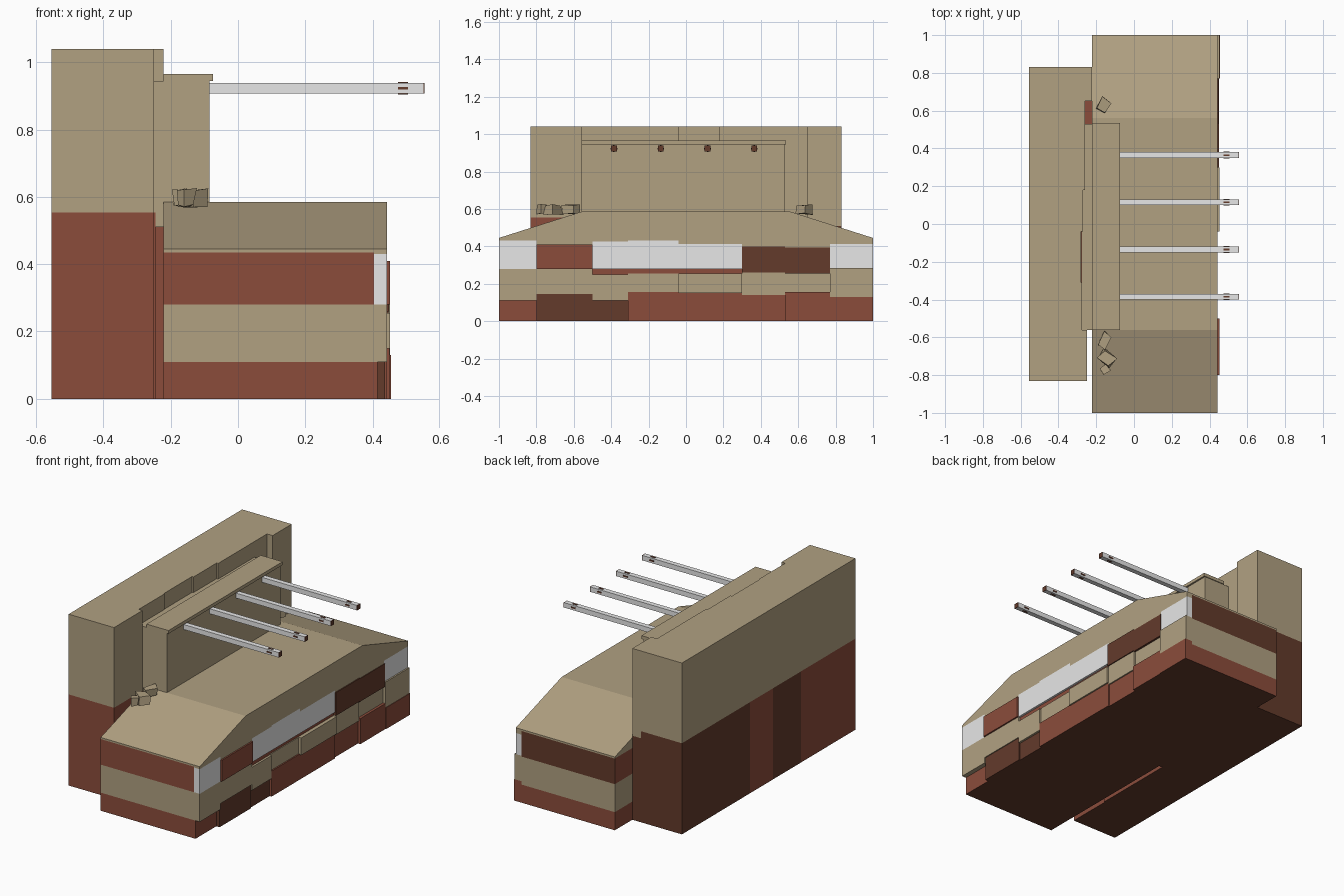
import bpy
import bmesh
import random
from math import radians
from mathutils import Matrix, Vector

cube = bpy.data.objects.get("Cube")
if cube:
    bpy.data.objects.remove(cube, do_unlink=True)

random.seed(4)
DOWN, REAR_END = Vector((0, 0, -1)), Vector((0, 1, 0))


def material(name, rgb):
    m = bpy.data.materials.new(name)
    m.use_nodes = True
    m.diffuse_color = (*rgb, 1)
    m.node_tree.nodes["Principled BSDF"].inputs["Base Color"].default_value = (*rgb, 1)
    return m


tan = material("sandstone", (0.44, 0.355, 0.222))
red = material("brick_red", (0.26, 0.073, 0.044))
dark = material("dark_brick", (0.125, 0.043, 0.024))
white = material("pale_grey", (0.8, 0.8, 0.8))


def finish(name, bm, mat):
    bmesh.ops.recalc_face_normals(bm, faces=bm.faces)
    mesh = bpy.data.meshes.new(name)
    bm.to_mesh(mesh)
    bm.free()
    mesh.materials.append(mat)
    mesh.materials.append(dark)
    ob = bpy.data.objects.new(name, mesh)
    bpy.context.collection.objects.link(ob)
    return ob


def box(name, x, y, z, mat, dark_side=None):
    """Box between limits; the face turned to dark_side is dark brick."""
    bm = bmesh.new()
    size = [b - a for a, b in (x, y, z)]
    mid = Vector([(a + b) / 2 for a, b in (x, y, z)])
    bmesh.ops.create_cube(bm, size=1, matrix=Matrix.Translation(mid) @ Matrix.Diagonal((*size, 1)))
    ob = finish(name, bm, mat)
    if dark_side:
        for p in ob.data.polygons:
            p.material_index = int(p.normal.dot(dark_side) > 0.9)
    return ob


# Tall rear block in bays, with facing slabs of uneven depth
BACK, CORE, FRONT = -0.555, -0.28, -0.222
HALF, BAND, LEDGE, TOP = 0.832, 0.553, 0.51, 1.04
box("rear_block_upper", (BACK, CORE), (-HALF, HALF), (BAND, TOP), tan)
for y0, y1, mat in ((-HALF, -0.31, red), (-0.31, -0.04, dark), (-0.04, 0.18, red), (0.18, HALF, dark)):
    box("rear_block_lower", (BACK, CORE), (y0, y1), (0, BAND), mat, DOWN)
for y0, y1, x, z in ((-HALF, -0.56, -0.25, BAND), (-0.56, -0.31, -0.275, BAND),
                     (-0.04, 0.18, -0.27, BAND), (0.18, 0.65, -0.26, BAND),
                     (0.65, HALF, FRONT, LEDGE)):
    box("rear_facing_upper", (CORE, x), (y0, y1), (z, TOP), tan)
for y0, y1, x, z, mat in ((-HALF, -0.56, -0.25, BAND, red), (-0.56, -0.04, -0.245, BAND, red),
                          (-0.04, 0.53, FRONT, LEDGE, red), (0.53, 0.65, FRONT, LEDGE, red),
                          (0.65, HALF, FRONT, LEDGE, dark)):
    box("rear_facing_lower", (CORE, x), (y0, y1), (0, z), mat, DOWN)

# Raised parapet box and its cap
box("parapet", (-0.278, -0.085), (-0.56, 0.53), (LEDGE, 0.945), tan)
box("parapet_cap", (FRONT, -0.075), (-0.56, 0.535), (0.945, 0.965), tan)

# Base courses
EDGE, INNER = 0.443, 0.405
for name, z, mat, side in (("base_plinth", (0, 0.11), red, DOWN),
                           ("base_middle", (0.11, 0.28), tan, None),
                           ("base_upper", (0.28, 0.435), red, REAR_END)):
    box(name, (FRONT, INNER), (-1, 1), z, mat, side)

# Roof slab with sloping ends
bm = bmesh.new()
profile = [(-1, 0.435), (1, 0.435), (1, 0.445), (0.56, 0.585), (-0.56, 0.585), (-1, 0.445)]
face = bm.faces.new([bm.verts.new((FRONT, y, z)) for y, z in profile])
out = bmesh.ops.extrude_face_region(bm, geom=[face])
bmesh.ops.translate(bm, vec=(EDGE - FRONT, 0, 0),
                    verts=[v for v in out["geom"] if isinstance(v, bmesh.types.BMVert)])
finish("roof", bm, tan)

# Brick facade: each column is a stack of (top, front, material)
facade = (
    (-1, -0.8, ((0.11, 0.415, red), (0.28, EDGE, tan), (0.43, EDGE, white))),
    (-0.8, -0.5, ((0.145, 0.437, dark), (0.28, EDGE, tan), (0.41, 0.452, red))),
    (-0.5, -0.31, ((0.11, 0.43, dark), (0.25, EDGE, tan), (0.28, 0.43, red), (0.425, EDGE, white))),
    (-0.31, -0.04, ((0.155, EDGE, red), (0.255, 0.435, tan), (0.28, 0.43, red), (0.432, EDGE, white))),
    (-0.04, 0.3, ((0.15, EDGE, red), (0.255, 0.452, tan), (0.28, 0.43, red), (0.413, EDGE, white))),
    (0.3, 0.53, ((0.14, 0.435, red), (0.26, EDGE, tan), (0.4, 0.449, dark))),
    (0.53, 0.77, ((0.155, 0.451, red), (0.255, 0.435, tan), (0.395, 0.447, dark))),
    (0.77, 1, ((0.13, 0.455, red), (0.285, 0.452, tan), (0.413, EDGE, white))),
)
for y0, y1, stack in facade:
    low = 0
    for top, x, mat in stack + ((0.435, EDGE, tan),):
        box("facade_brick", (INNER, x), (y0, y1), (low, top), mat, None if low else DOWN)
        low = top

# Projecting square bars with dark ends and slots
R, S, MID = 0.015, 0.018, 0.923
for y in (-0.385, -0.135, 0.115, 0.365):
    box("bar", (-0.09, 0.552), (y - R, y + R), (MID - R, MID + R), white)
    box("bar_end", (0.552, 0.555), (y - R, y + R), (MID - R, MID + R), dark)
    box("bar_slot_side", (0.475, 0.505), (y - S, y + S), (MID - 0.004, MID + 0.004), dark)
    box("bar_slot_top", (0.475, 0.505), (y - 0.004, y + 0.004), (MID - S, MID + S), dark)

# Rubble on the roof
for x, y, length, width in ((-0.16, 0.625, 0.07, 0.06), (-0.155, -0.62, 0.08, 0.05),
                            (-0.145, -0.71, 0.06, 0.08), (-0.155, -0.77, 0.04, 0.04)):
    bm = bmesh.new()
    bmesh.ops.create_cube(bm, size=1)
    for v in bm.verts:
        v.co *= random.uniform(0.75, 1.2)
    place = Matrix.Translation((x, y, 0.597)) @ Matrix.Rotation(radians(random.uniform(20, 70)), 4, 'Z')
    bm.transform(place @ Matrix.Diagonal((length, width, 0.05, 1)))
    finish("rubble", bm, tan)
